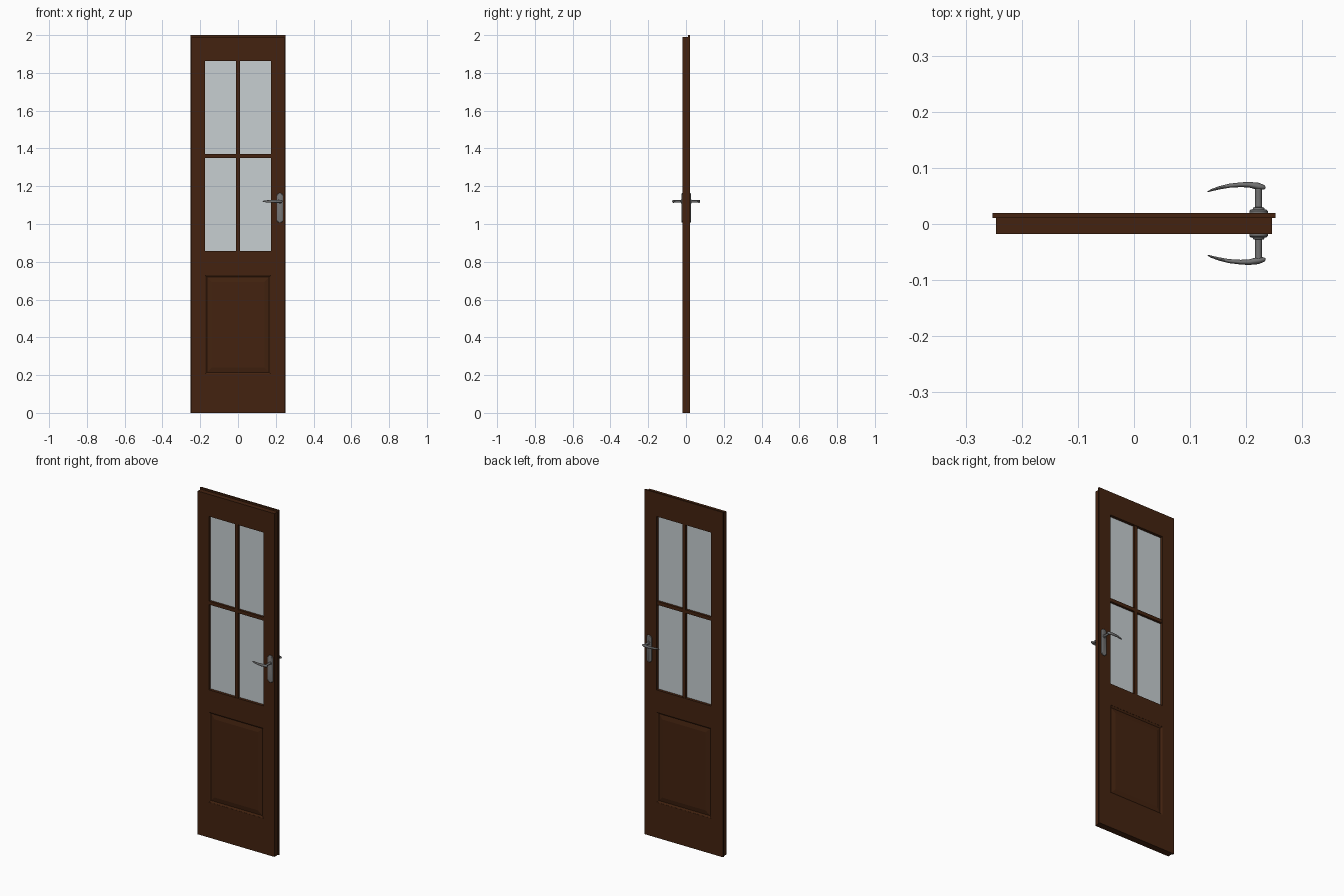
import bpy, bmesh, math
from mathutils import Vector

if "Cube" in bpy.data.objects:
    bpy.data.objects.remove(bpy.data.objects["Cube"])


def material(name, rgb):
    m = bpy.data.materials.new(name)
    m.diffuse_color = (*rgb, 1)
    m.use_nodes = True
    m.node_tree.nodes["Principled BSDF"].inputs["Base Color"].default_value = m.diffuse_color
    return m


WOOD = material("dark_brown_wood", (0.056, 0.0165, 0.005))
GLASS = material("pale_glass", (0.57, 0.62, 0.64))
METAL = material("grey_metal", (0.17, 0.17, 0.17))


def finish(bm, name, mat, smooth=False):
    bmesh.ops.recalc_face_normals(bm, faces=bm.faces[:])
    me = bpy.data.meshes.new(name)
    bm.to_mesh(me)
    bm.free()
    me.materials.append(mat)
    ob = bpy.data.objects.new(name, me)
    bpy.context.collection.objects.link(ob)
    if smooth:
        bpy.ops.object.select_all(action='DESELECT')
        bpy.context.view_layer.objects.active = ob
        ob.select_set(True)
        bpy.ops.object.shade_smooth_by_angle(angle=math.radians(40))
    return ob


def loft(name, rings, mat, smooth=False):
    """Closed solid through a list of equal-length point rings."""
    bm = bmesh.new()
    loops = [[bm.verts.new(p) for p in r] for r in rings]
    n = len(loops[0])
    for a, b in zip(loops, loops[1:]):
        for i in range(n):
            bm.faces.new((a[i], a[(i + 1) % n], b[(i + 1) % n], b[i]))
    bm.faces.new(loops[0])
    bm.faces.new(loops[-1])
    return finish(bm, name, mat, smooth)


def rect(x0, x1, z0, z1, y):
    return [(x0, y, z0), (x1, y, z0), (x1, y, z1), (x0, y, z1)]


def box(name, x0, x1, y0, y1, z0, z1, mat=WOOD):
    return loft(name, [rect(x0, x1, z0, z1, y) for y in (y0, y1)], mat)


FRONT, STEP, BACK = -0.018, 0.011, 0.020
WX, WZ0, WZ1 = 0.175, 0.857, 1.863     # window opening
PZ0, PZ1 = 0.205, 0.73                 # lower panel opening

# Frame in two layers: main leaf, and the slightly larger rebate lip behind
for layer, y0, y1, hx, top in (("leaf", FRONT, STEP, 0.246, 1.991),
                               ("lip", STEP, BACK, 0.252, 2.0)):
    for side, s in (("left", -1), ("right", 1)):
        a, b = sorted((s * WX, s * hx))
        box(f"{layer}_{side}_stile", a, b, y0, y1, 0, top)
    for rail, z0, z1 in (("bottom", 0, PZ0), ("middle", PZ1, WZ0), ("top", WZ1, top)):
        box(f"{layer}_{rail}_rail", -WX, WX, y0, y1, z0, z1)

# Lower raised panel, fielded on both faces
MID = (FRONT + BACK) / 2
section = [(0.036, 0.017), (0.010, 0.012), (0.008, 0.014), (0.0, 0.018)]
steps = [(i, MID - d) for i, d in section] + [(i, MID + d) for i, d in reversed(section)]
loft("lower_panel", [rect(-WX + i, WX - i, PZ0 + i, PZ1 - i, y) for i, y in steps], WOOD)

# Glass pane and glazing bars
box("window_glass", -WX, WX, MID - 0.003, MID + 0.003, WZ0, WZ1, GLASS)
ZC = (WZ0 + WZ1) / 2
for nm, x0, x1, z0, z1 in (("vertical", -0.01, 0.01, WZ0, WZ1),
                           ("horizontal", -WX, WX, ZC - 0.01, ZC + 0.01)):
    box(nm + "_glazing_bar", x0, x1, MID - 0.016, MID + 0.016, z0, z1)

# Door handles on both faces
HX, HZ = 0.222, 1.12


def rounded_plate(hw, z0, z1, y, r):
    pts = []
    for cx, cz, a0 in ((hw - r, z1 - r, 0), (r - hw, z1 - r, 90),
                       (r - hw, z0 + r, 180), (hw - r, z0 + r, 270)):
        for k in range(7):
            a = math.radians(a0 + k * 15)
            pts.append((HX + cx + r * math.cos(a), y, cz + r * math.sin(a)))
    return pts


def disc(radius, y):
    return [(HX + radius * math.cos(t * math.tau / 20), y,
             HZ + radius * math.sin(t * math.tau / 20)) for t in range(20)]


# lever stations: x, distance from door mid-plane, half depth, half height
LEVER = [(0.2345, 0.0640, 0.0015, 0.003), (0.232, 0.0645, 0.004, 0.006),
         (0.222, 0.0660, 0.0065, 0.008), (0.205, 0.0690, 0.0050, 0.008),
         (0.190, 0.0690, 0.0042, 0.0075), (0.170, 0.0672, 0.0036, 0.0065),
         (0.150, 0.0630, 0.0028, 0.0055), (0.137, 0.0590, 0.0020, 0.004),
         (0.131, 0.0565, 0.0006, 0.0015)]

for face, s in (("front", -1), ("back", 1)):
    Y = lambda d: MID + s * d
    loft(f"{face}_handle_plate",
         [rounded_plate(0.0165 - c, 1.007 + c, 1.163 - c, Y(d), 0.014 - c)
          for d, c in ((0.018, 0), (0.0225, 0), (0.025, 0.003))], METAL, True)
    loft(f"{face}_handle_spindle",
         [disc(r, Y(d)) for r, d in ((0.011, 0.022), (0.010, 0.028), (0.0065, 0.029),
                                     (0.006, 0.045), (0.0065, 0.066))], METAL, True)
    rings = []
    for x, d, hy, hz in LEVER:
        rings.append([(x, Y(d) + hy * math.cos(t * math.tau / 16),
                       HZ + hz * math.sin(t * math.tau / 16)) for t in range(16)])
    loft(f"{face}_handle_lever", rings, METAL, True)
